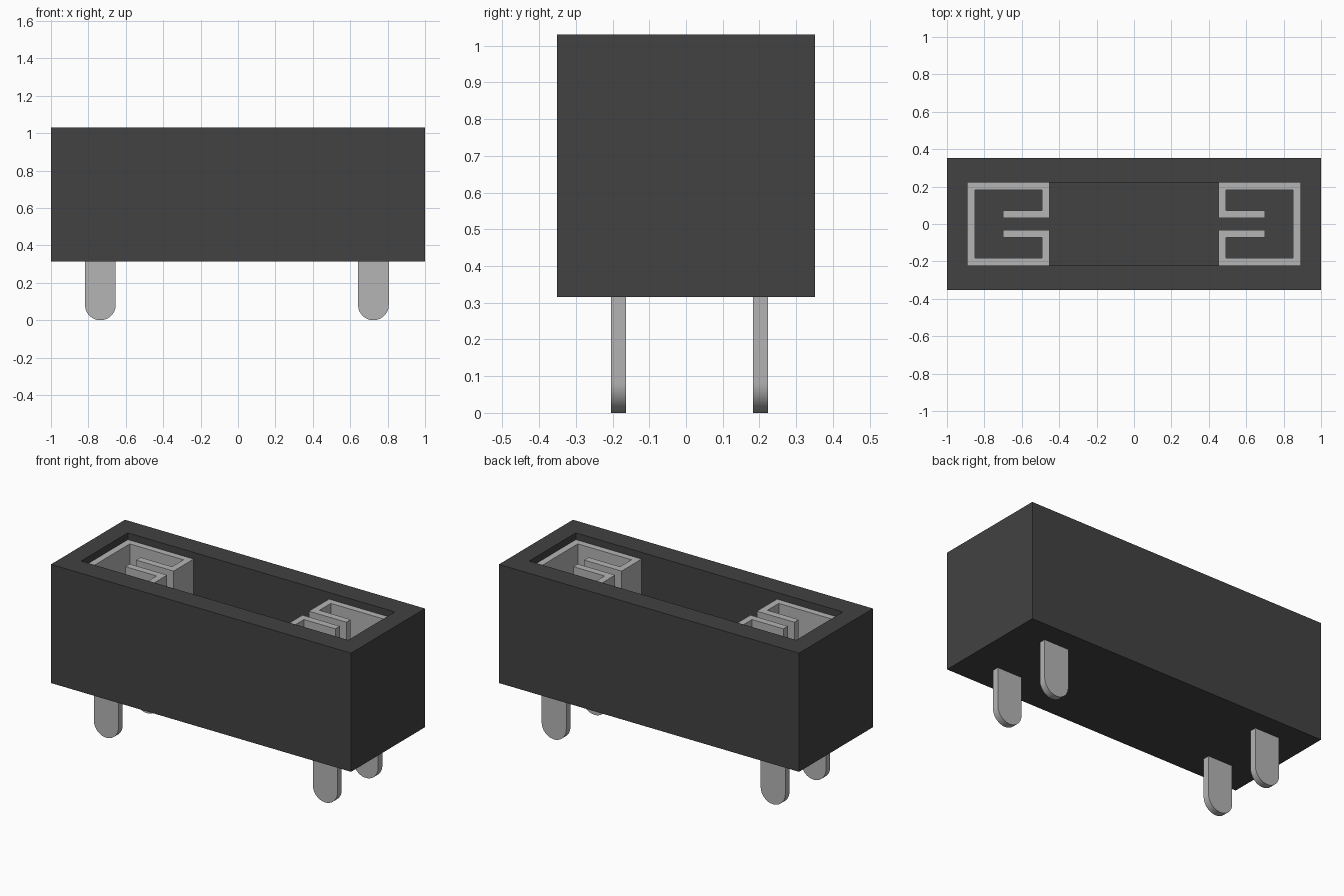
import bpy, bmesh, math

cube = bpy.data.objects.get("Cube")
if cube:
    bpy.data.objects.remove(cube, do_unlink=True)


def material(name, rgb):
    m = bpy.data.materials.new(name)
    m.use_nodes = True
    m.diffuse_color = (*rgb, 1)
    m.node_tree.nodes["Principled BSDF"].inputs["Base Color"].default_value = (*rgb, 1)
    return m


BLACK = material("black plastic", (0.054, 0.054, 0.054))
METAL = material("grey metal", (0.46, 0.46, 0.46))

BOTTOM, TOP = 0.315, 1.03   # housing
FLOOR, CLIP_TOP = 0.42, 0.99


def make_object(name, bm, mat):
    bmesh.ops.recalc_face_normals(bm, faces=bm.faces)
    mesh = bpy.data.meshes.new(name)
    bm.to_mesh(mesh)
    bm.free()
    mesh.materials.append(mat)
    ob = bpy.data.objects.new(name, mesh)
    bpy.context.collection.objects.link(ob)
    return ob


def extrude_profile(name, points, offset, mat):
    """Fill a closed profile and extrude it by an offset vector."""
    bm = bmesh.new()
    face = bm.faces.new([bm.verts.new(p) for p in points])
    ext = bmesh.ops.extrude_face_region(bm, geom=[face])
    verts = [g for g in ext["geom"] if isinstance(g, bmesh.types.BMVert)]
    bmesh.ops.translate(bm, verts=verts, vec=offset)
    return make_object(name, bm, mat)


# Housing: rectangular rings from the outer base, over the rim, down to the floor
bm = bmesh.new()
rings = []
for hx, hy, z in ((1, 0.352, BOTTOM), (1, 0.352, TOP),
                  (0.89, 0.222, TOP), (0.89, 0.222, FLOOR)):
    rings.append([bm.verts.new((sx * hx, sy * hy, z))
                  for sx, sy in ((-1, -1), (1, -1), (1, 1), (-1, 1))])
for a, b in zip(rings, rings[1:]):
    for i in range(4):
        j = (i + 1) % 4
        bm.faces.new((a[i], a[j], b[j], b[i]))
bm.faces.new(rings[0])
bm.faces.new(rings[-1])
make_object("housing", bm, BLACK)

# Spring clips: a bent strip seen from above, mirrored in y and then in x
half = [(0.70, 0.031), (0.451, 0.031), (0.451, 0.221), (0.889, 0.221)]
inner = [(0.849, 0.182), (0.491, 0.182), (0.491, 0.073), (0.70, 0.073)]
outline = (half + [(x, -y) for x, y in reversed(half)]
           + [(x, -y) for x, y in reversed(inner)] + inner)
for side, name in ((1, "left_clip"), (-1, "right_clip")):
    extrude_profile(name, [(side * x, y, FLOOR) for x, y in outline],
                    (0, 0, CLIP_TOP - FLOOR), METAL)

# Solder pins: flat tabs with a round tip
R = 0.082
for cx, xname in ((0.724, "left"), (-0.736, "right")):
    for cy, yname in ((-0.184, "front"), (0.203, "back")):
        arc = [(cx + R * math.cos(math.pi + math.pi * i / 24),
                cy - 0.02,
                R + R * math.sin(math.pi + math.pi * i / 24)) for i in range(25)]
        tab = [(cx + R, cy - 0.02, FLOOR - 0.02), (cx - R, cy - 0.02, FLOOR - 0.02)]
        pin = extrude_profile(f"{yname}_{xname}_pin", arc + tab, (0, 0.04, 0), METAL)
        bpy.ops.object.select_all(action="DESELECT")
        pin.select_set(True)
        bpy.context.view_layer.objects.active = pin
        bpy.ops.object.shade_smooth_by_angle(angle=math.radians(30))
